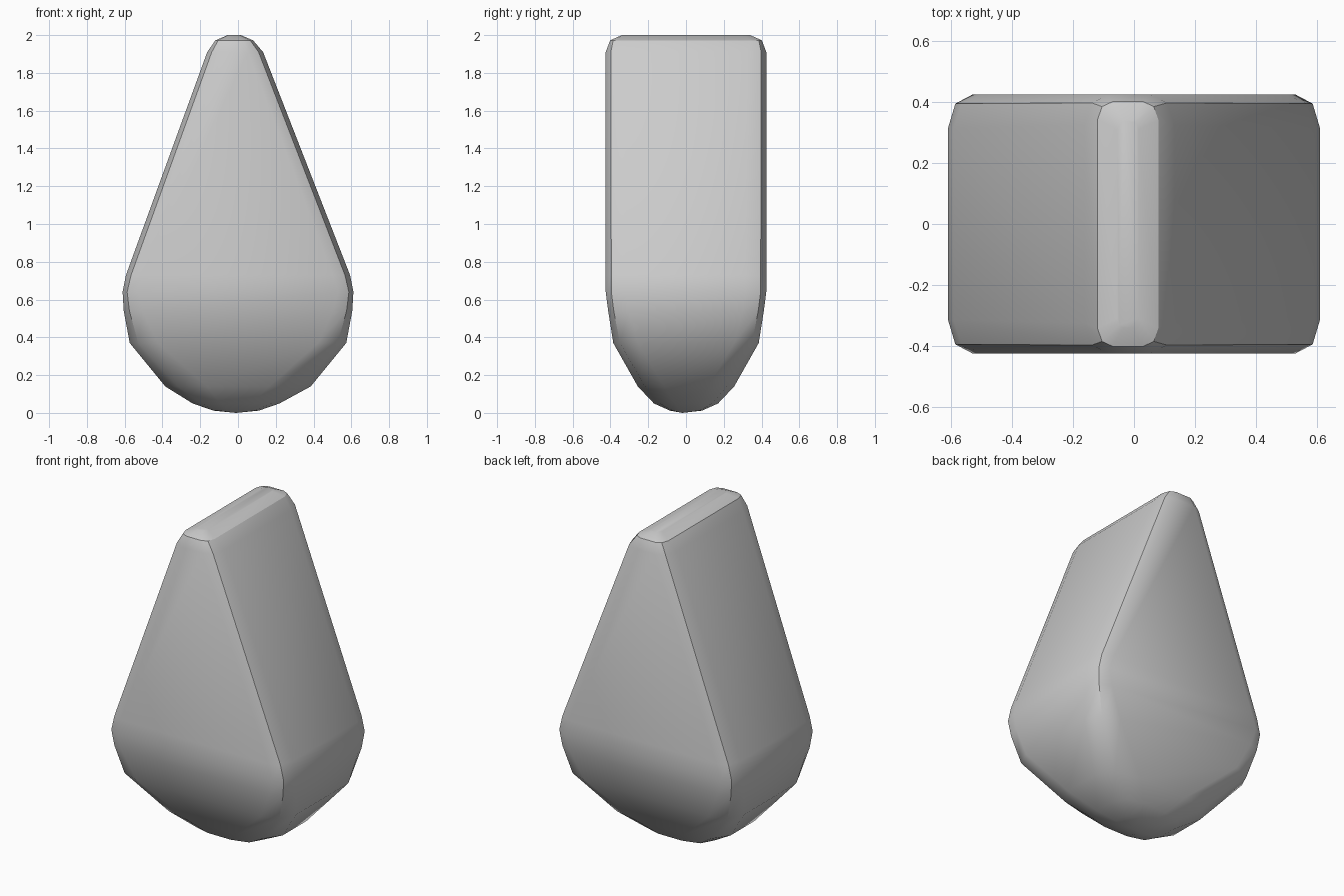
import bpy, bmesh

if "Cube" in bpy.data.objects:
    bpy.data.objects.remove(bpy.data.objects["Cube"])

# Cross-sections from bottom to top:
# height, centre x, half width, half depth, corner cut in x, corner cut in y
SECTIONS = [
    (0.012, -0.01, 0.12, 0.085, 0.08, 0.055),
    (0.05, -0.01, 0.23, 0.17, 0.15, 0.11),
    (0.14, 0.00, 0.385, 0.255, 0.22, 0.14),
    (0.37, 0.00, 0.573, 0.385, 0.15, 0.13),
    (0.54, 0.00, 0.605, 0.412, 0.10, 0.11),
    (0.64, 0.00, 0.611, 0.425, 0.08, 0.11),
    (0.73, 0.00, 0.593, 0.425, 0.09, 0.11),
    (1.91, -0.015, 0.148, 0.425, 0.08, 0.10),
    (1.972, -0.02, 0.100, 0.402, 0.05, 0.06),
    (2.0, -0.02, 0.035, 0.34, 0.02, 0.03),
]


def ring_points(cx, w, h, a, b):
    """Rounded rectangle, counter-clockwise; index 1 of every 3 is the corner."""
    q = [(w, h - b), (w - 0.3 * a, h - 0.27 * b), (w - a, h)]
    pts = q + [(-x, y) for x, y in reversed(q)]
    pts += [(-x, -y) for x, y in q] + [(x, -y) for x, y in reversed(q)]
    return [(x + cx, y) for x, y in pts]


# Loft the stone body through the sections
bm = bmesh.new()
rings = [[bm.verts.new((x, y, z)) for x, y in ring_points(cx, w, h, a, b)]
         for z, cx, w, h, a, b in SECTIONS]
n = len(rings[0])
for lo, hi in zip(rings, rings[1:]):
    for i in range(n):
        j = (i + 1) % n
        bm.faces.new((lo[i], lo[j], hi[j], hi[i]))

# Flat ridge on top, shallow point at the bottom
bm.faces.new(rings[-1])
tip = bm.verts.new((-0.01, -0.02, 0))
for i in range(n):
    bm.faces.new((tip, rings[0][(i + 1) % n], rings[0][i]))
for f in bm.faces:
    f.smooth = True

# Crisp creases along the four upright corners and around the ridge
for lo, hi in zip(rings[3:-2], rings[4:-1]):
    for i in range(1, n, 3):
        bm.edges.get((lo[i], hi[i])).smooth = False
crest = rings[-2]
for i in range(n):
    bm.edges.get((crest[i], crest[(i + 1) % n])).smooth = False

bmesh.ops.recalc_face_normals(bm, faces=bm.faces)
mesh = bpy.data.meshes.new("wedge_stone")
bm.to_mesh(mesh)
bm.free()
obj = bpy.data.objects.new("wedge_stone", mesh)
bpy.context.collection.objects.link(obj)
